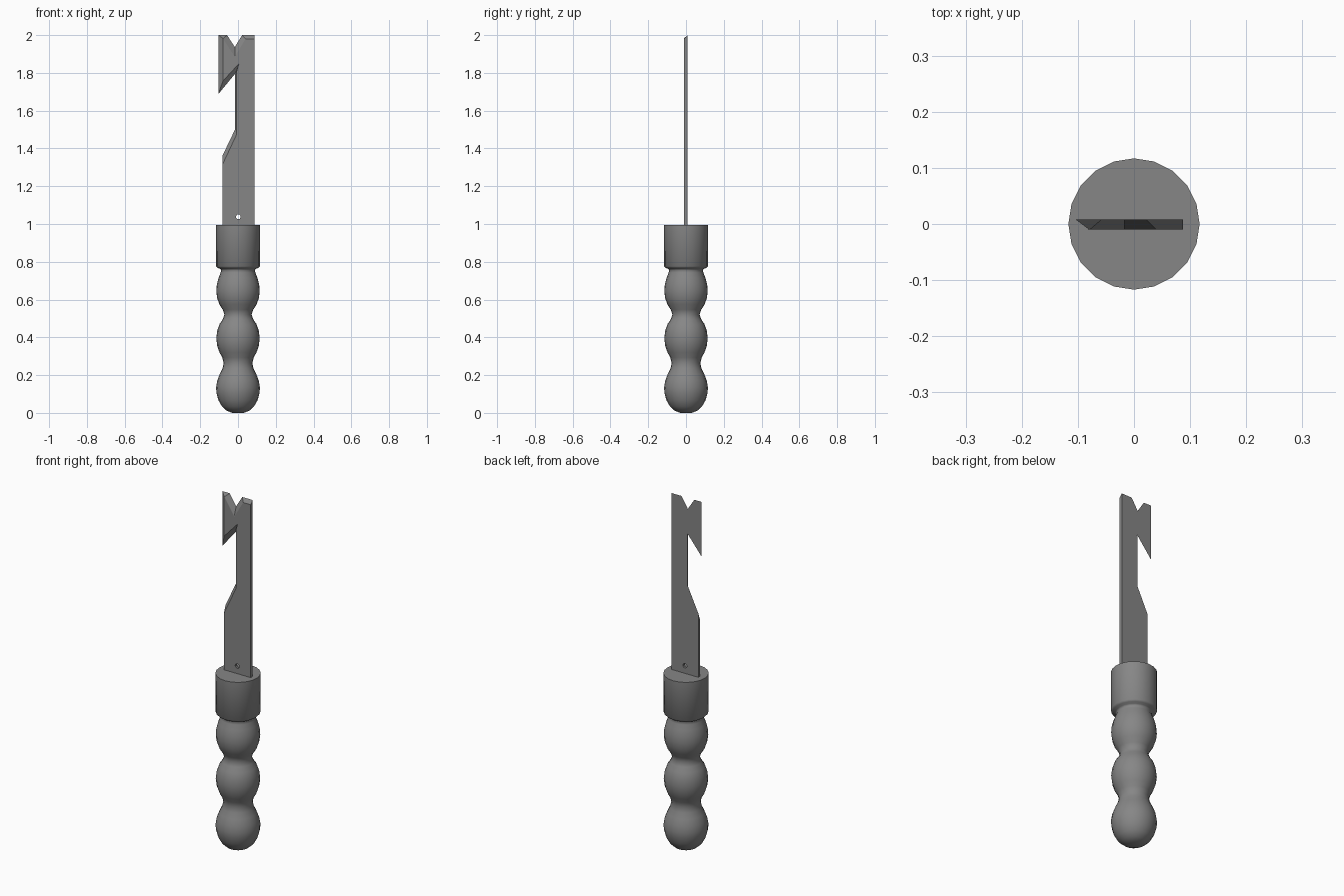
import bpy, bmesh, math

if "Cube" in bpy.data.objects:
    bpy.data.objects.remove(bpy.data.objects["Cube"])

# Dark grey finish shared by all parts
dark = bpy.data.materials.new("dark_grey")
dark.diffuse_color = (0.24, 0.24, 0.24, 1)
dark.use_nodes = True
dark.node_tree.nodes["Principled BSDF"].inputs["Base Color"].default_value = dark.diffuse_color


def finish(bm, name, smooth=True):
    bmesh.ops.recalc_face_normals(bm, faces=bm.faces)
    me = bpy.data.meshes.new(name)
    bm.to_mesh(me)
    bm.free()
    me.materials.append(dark)
    ob = bpy.data.objects.new(name, me)
    bpy.context.collection.objects.link(ob)
    if smooth:
        bpy.ops.object.select_all(action='DESELECT')
        bpy.context.view_layer.objects.active = ob
        ob.select_set(True)
        bpy.ops.object.shade_smooth_by_angle(angle=math.radians(50))
    return ob


def lathe(name, profile, sides=20):
    """Revolve (radius, z) pairs around z and cap both ends."""
    bm = bmesh.new()
    rings = []
    for r, z in profile:
        rings.append([bm.verts.new((r * math.cos(2 * math.pi * i / sides),
                                    r * math.sin(2 * math.pi * i / sides), z))
                      for i in range(sides)])
    for a, b in zip(rings, rings[1:]):
        for i in range(sides):
            j = (i + 1) % sides
            bm.faces.new((a[i], a[j], b[j], b[i]))
    bm.faces.new(rings[0])
    bm.faces.new(rings[-1])
    return finish(bm, name)


# Grip with three finger bulges, flowing into the collar that holds the blade
lathe("handle", [
    (0.03, 0.0), (0.06, 0.012), (0.085, 0.034), (0.104, 0.068), (0.114, 0.105),
    (0.116, 0.135), (0.110, 0.170), (0.097, 0.205), (0.082, 0.235), (0.076, 0.265),
    (0.083, 0.293), (0.098, 0.320), (0.110, 0.355), (0.115, 0.395), (0.110, 0.435),
    (0.098, 0.470), (0.081, 0.495), (0.072, 0.520), (0.081, 0.547), (0.099, 0.575),
    (0.111, 0.610), (0.115, 0.645), (0.112, 0.680), (0.103, 0.715), (0.092, 0.742),
    (0.089, 0.755), (0.094, 0.763), (0.108, 0.767), (0.116, 0.776), (0.117, 0.995)])

# Blade: matching back and front outlines (x, z), front one inset to form bevels
back = [(0.087, 0.98), (-0.083, 0.98), (-0.083, 1.36), (-0.016, 1.50),
        (-0.016, 1.785), (-0.014, 1.797), (-0.104, 1.688), (-0.104, 2.0),
        (-0.058, 2.0), (-0.017, 1.937), (0.022, 2.0), (0.087, 2.0)]
front = [(0.087, 0.98), (-0.082, 0.98), (-0.082, 1.315), (-0.007, 1.475),
         (-0.007, 1.81), (0.006, 1.85), (-0.08, 1.757), (-0.08, 1.983),
         (-0.079, 1.981), (-0.017, 1.885), (0.04, 1.98), (0.087, 1.98)]
bm = bmesh.new()
vb = [bm.verts.new((x, 0.008, z)) for x, z in back]
vf = [bm.verts.new((x, -0.010, z)) for x, z in front]
bm.faces.new(vb)
bm.faces.new(vf)
for i in range(len(vb)):
    j = (i + 1) % len(vb)
    bm.faces.new((vb[i], vb[j], vf[j], vf[i]))
blade = finish(bm, "blade", smooth=False)

# Small rivet hole through the base of the blade
bpy.ops.mesh.primitive_cylinder_add(vertices=10, radius=0.013, depth=0.1,
                                    location=(0.002, 0, 1.038),
                                    rotation=(math.pi / 2, 0, 0))
cutter = bpy.context.object
cutter.name = "hole_cutter"
cutter.hide_render = True
hole = blade.modifiers.new("hole", 'BOOLEAN')
hole.operation = 'DIFFERENCE'
hole.solver = 'EXACT'
hole.object = cutter
bpy.context.view_layer.objects.active = blade
bpy.ops.object.modifier_apply(modifier="hole")
bpy.data.objects.remove(cutter)
